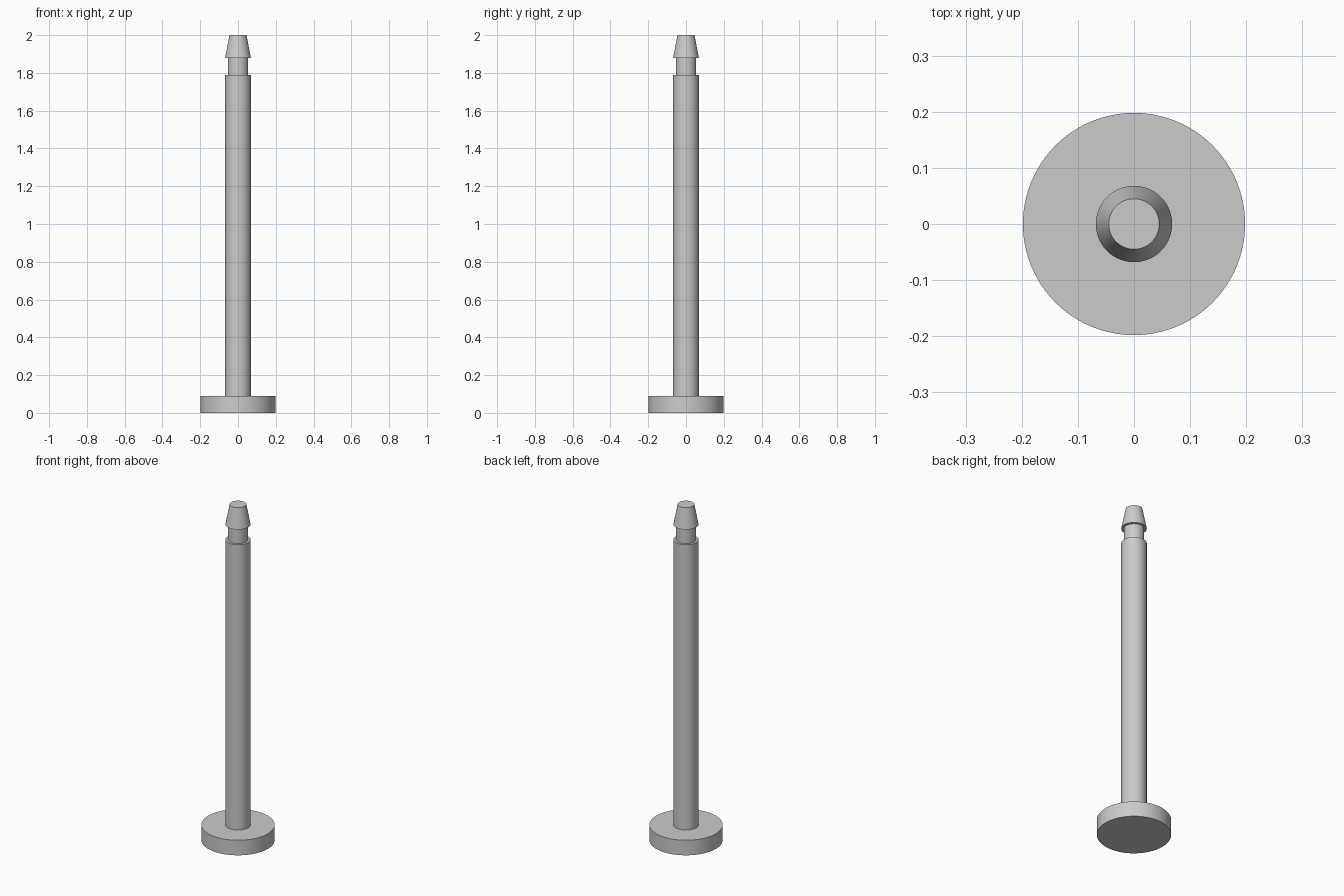
import bpy
import bmesh
from math import radians

cube = bpy.data.objects.get("Cube")
if cube:
    bpy.data.objects.remove(cube, do_unlink=True)

SIDES = 96

grey = bpy.data.materials.new("plain grey")
grey.use_nodes = True
colour = (0.6, 0.6, 0.6, 1)
grey.diffuse_color = colour
grey.node_tree.nodes["Principled BSDF"].inputs["Base Color"].default_value = colour


def lathe(name, profile):
    """Spin a (radius, height) outline around z into a closed solid."""
    bm = bmesh.new()
    points = [(0, profile[0][1])] + profile + [(0, profile[-1][1])]
    verts = [bm.verts.new((r, 0, z)) for r, z in points]
    edges = [bm.edges.new(pair) for pair in zip(verts, verts[1:])]
    bmesh.ops.spin(bm, geom=verts + edges, cent=(0, 0, 0), axis=(0, 0, 1),
                   angle=radians(360), steps=SIDES, use_duplicate=False)
    bmesh.ops.remove_doubles(bm, verts=bm.verts, dist=0.0001)
    bmesh.ops.recalc_face_normals(bm, faces=bm.faces)
    mesh = bpy.data.meshes.new(name)
    bm.to_mesh(mesh)
    bm.free()
    mesh.materials.append(grey)
    obj = bpy.data.objects.new(name, mesh)
    bpy.context.collection.objects.link(obj)
    bpy.ops.object.select_all(action="DESELECT")
    obj.select_set(True)
    bpy.context.view_layer.objects.active = obj
    bpy.ops.object.shade_smooth_by_angle(angle=radians(30))
    return obj


HEAD, SHAFT, NECK, TIP = 0.198, 0.068, 0.054, 0.045

# Flat head, long shaft, retaining groove and tapered tip in one outline
lathe("pin", [
    (HEAD, 0), (HEAD, 0.09),
    (SHAFT, 0.09), (SHAFT, 1.79),
    (NECK, 1.79), (NECK, 1.88),
    (SHAFT, 1.88), (TIP, 2),
])
